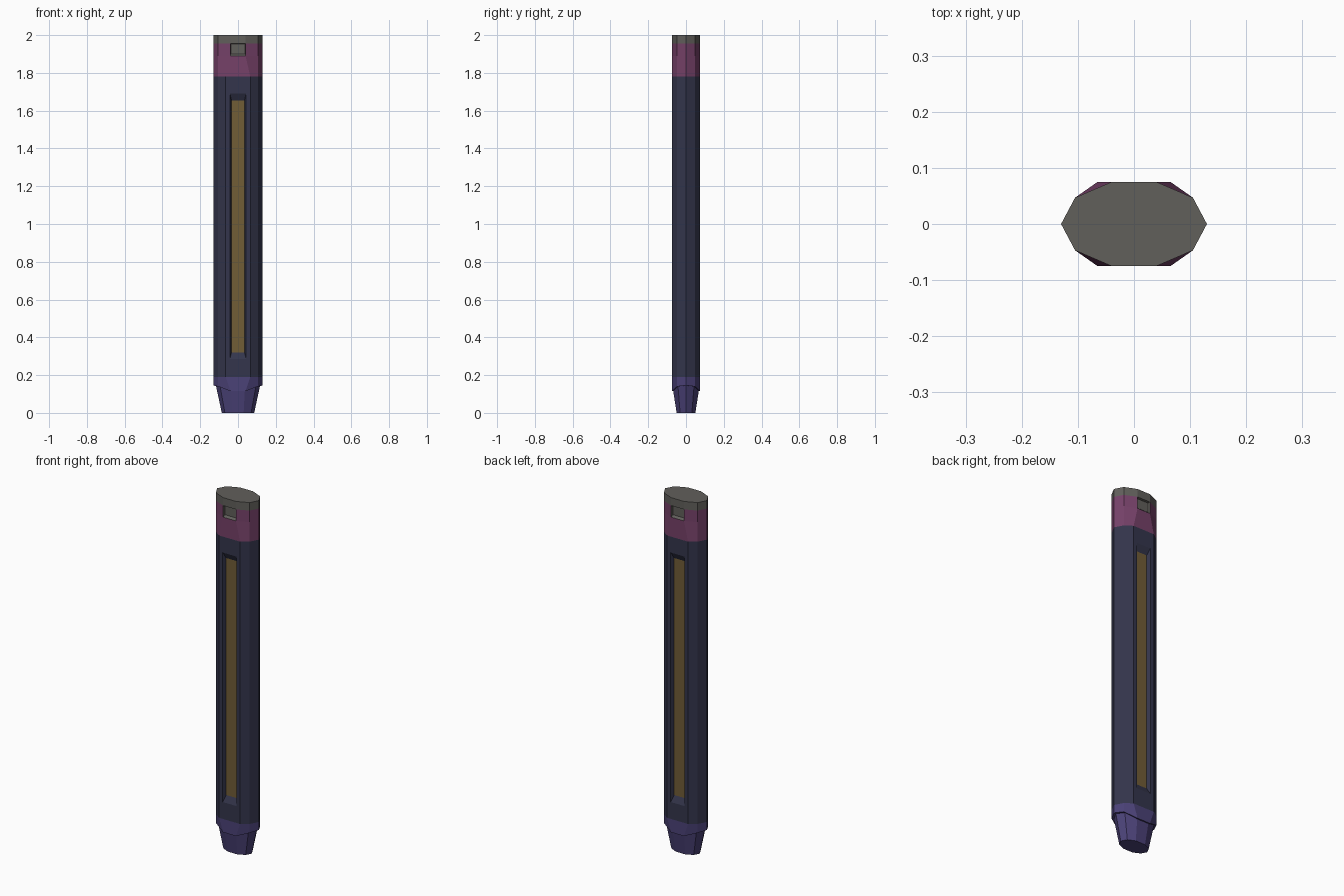
import bpy
import bmesh

cube = bpy.data.objects.get("Cube")
if cube:
    bpy.data.objects.remove(cube, do_unlink=True)


def material(name, rgb):
    mat = bpy.data.materials.new(name)
    mat.use_nodes = True
    colour = (*rgb, 1)
    mat.diffuse_color = colour
    mat.node_tree.nodes["Principled BSDF"].inputs["Base Color"].default_value = colour
    return mat


navy = material("dark navy", (0.034, 0.036, 0.072))
purple = material("deep purple", (0.07, 0.054, 0.185))
plum = material("plum", (0.18, 0.053, 0.14))
grey = material("warm grey", (0.12, 0.115, 0.105))
ochre = material("dull ochre", (0.165, 0.11, 0.037))

WIDE, SHOULDER, DEPTH = 0.13, (0.105, 0.047), 0.075


def ring(flat, z, scale=1.0):
    """Ten-sided section; z is one height, or heights for side, shoulder and flat."""
    zs = z if isinstance(z, tuple) else (z, z, z)
    sx, sy = SHOULDER
    quarter = [(WIDE, 0, zs[0]), (sx, sy, zs[1]), (flat, DEPTH, zs[2])]
    half = quarter + [(-x, y, h) for x, y, h in reversed(quarter)]
    points = half + [(x, -y, h) for x, y, h in reversed(half[1:-1])]
    return [(x * scale, y * scale, h) for x, y, h in points]


def loft(rings, cap_bottom=False, cap_top=False):
    bm = bmesh.new()
    loops = [[bm.verts.new(p) for p in r] for r in rings]
    for low, high in zip(loops, loops[1:]):
        for i in range(len(low)):
            j = (i + 1) % len(low)
            bm.faces.new((low[i], low[j], high[j], high[i]))
    if cap_bottom:
        bm.faces.new(reversed(loops[0]))
    if cap_top:
        bm.faces.new(loops[-1])
    return bm


def inset_to(bm, face, half_width, bottom, top, inward):
    """Inset a front or back face to a given rectangle; return the rim."""
    rim = bmesh.ops.inset_individual(bm, faces=[face], thickness=0.002)["faces"]
    middle = face.calc_center_median().z
    for v in face.verts:
        v.co.x = half_width if v.co.x > 0 else -half_width
        v.co.z = top if v.co.z > middle else bottom
        v.co.y = (DEPTH - inward) * (1 if v.co.y > 0 else -1)
    return rim


def broad_faces(bm, above):
    bm.normal_update()
    return [f for f in bm.faces
            if abs(f.normal.y) > 0.99 and f.calc_center_median().z > above]


def finish(bm, name, *mats):
    mesh = bpy.data.meshes.new(name)
    bm.to_mesh(mesh)
    bm.free()
    for mat in mats:
        mesh.materials.append(mat)
    obj = bpy.data.objects.new(name, mesh)
    bpy.context.collection.objects.link(obj)


# Shaft with a long sunken strip on front and back
bm = loft([ring(0.065, 0.19), ring(0.065, 1.78)])
for face in broad_faces(bm, 0):
    inset_to(bm, face, 0.043, 0.285, 1.69, 0)
    inset_to(bm, face, 0.034, 0.32, 1.655, 0.018)
    face.material_index = 1
finish(bm, "shaft", navy, ochre)

# Stepped collar and tapered tip
scallop = (0.145, 0.14, 0.115)
bm = loft([ring(0.045, 0, 0.66), ring(0.04, scallop, 0.9),
           ring(0.04, scallop), ring(0.065, 0.19)], cap_bottom=True)
finish(bm, "tip", purple)

# Upper band with a shallow grey notch on front and back
bm = loft([ring(0.065, 1.78), ring(0.04, 1.89), ring(0.04, 1.955)])
for face in broad_faces(bm, 1.9):
    rim = inset_to(bm, face, 0.038, 1.9, 1.953, 0.012)
    for f in rim + [face]:
        f.material_index = 1
finish(bm, "upper_band", plum, grey)

# End cap
finish(loft([ring(0.04, 1.955), ring(0.04, 2)], cap_top=True), "end_cap", grey)
